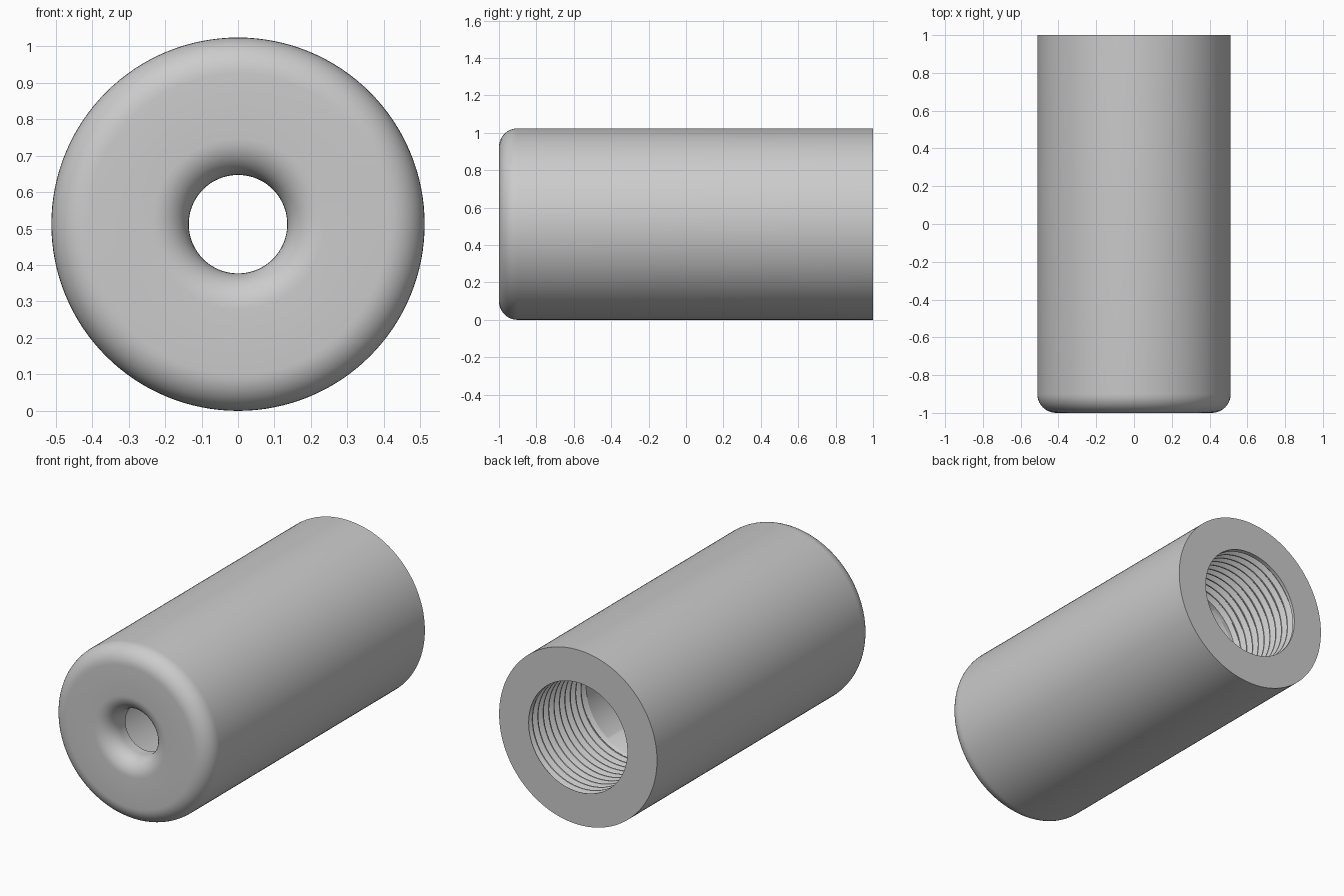
import bpy
import bmesh
from math import sin, cos, pi, radians

cube = bpy.data.objects.get("Cube")
if cube:
    bpy.data.objects.remove(cube, do_unlink=True)

OUTER, HOLE, BORE = 0.512, 0.135, 0.32
FRONT, BACK = -1.0, 1.0
WALL = FRONT + 0.15            # inside of the front wall
FILLET = 0.1
THREAD_START, PITCH, DEPTH = 0.46, 0.05, 0.026
SEGMENTS, ARC = 128, 10


def arc(r, y, start, end):
    """Quarter-round points (radius, y) about a centre."""
    angles = [start + (end - start) * i / ARC for i in range(ARC + 1)]
    return [(r + FILLET * cos(a), y + FILLET * sin(a)) for a in angles]


def thread_point(row, turn):
    """Point on one helical row of the thread, clamped to the tapped length."""
    cycle, step = divmod(row, 4)
    offset, groove = [(0, 0), (0.15, 0), (0.5, 1), (0.65, 1)][step]
    y = THREAD_START + PITCH * (cycle - 1 + offset + turn)
    y = min(max(y, THREAD_START), BACK)
    fade = min(1, (y - THREAD_START) / PITCH, 2 * (BACK - y) / PITCH)
    return BORE + DEPTH * groove * fade, y


# Cross-section: back rim, body, rounded front, hole, bore, then the thread
outline = [(OUTER, BACK)]
outline += arc(OUTER - FILLET, FRONT + FILLET, 0, -pi / 2)
outline += arc(HOLE + FILLET, FRONT + FILLET, -pi / 2, -pi)
outline += [(HOLE, WALL), (BORE, WALL)]
rows = 4 * (int((BACK - THREAD_START) / PITCH) + 3)

bm = bmesh.new()
columns = []
for s in range(SEGMENTS + 1):
    turn = s / SEGMENTS
    a = 2 * pi * turn
    section = outline + [thread_point(k, turn) for k in range(rows)]
    columns.append([bm.verts.new((r * cos(a), y, OUTER + r * sin(a)))
                    for r, y in section])
for left, right in zip(columns, columns[1:]):
    n = len(left)
    for i in range(n):
        j = (i + 1) % n
        bm.faces.new((left[i], left[j], right[j], right[i]))
bmesh.ops.remove_doubles(bm, verts=bm.verts, dist=0.00005)
bmesh.ops.recalc_face_normals(bm, faces=bm.faces)

mesh = bpy.data.meshes.new("threaded_sleeve")
bm.to_mesh(mesh)
bm.free()
sleeve = bpy.data.objects.new("threaded_sleeve", mesh)
bpy.context.scene.collection.objects.link(sleeve)

# Plain grey finish
grey = bpy.data.materials.new("plain_grey")
grey.use_nodes = True
colour = (0.6, 0.6, 0.6, 1)
grey.diffuse_color = colour
grey.node_tree.nodes["Principled BSDF"].inputs["Base Color"].default_value = colour
mesh.materials.append(grey)

bpy.ops.object.select_all(action="DESELECT")
sleeve.select_set(True)
bpy.context.view_layer.objects.active = sleeve
bpy.ops.object.shade_smooth_by_angle(angle=radians(30))
